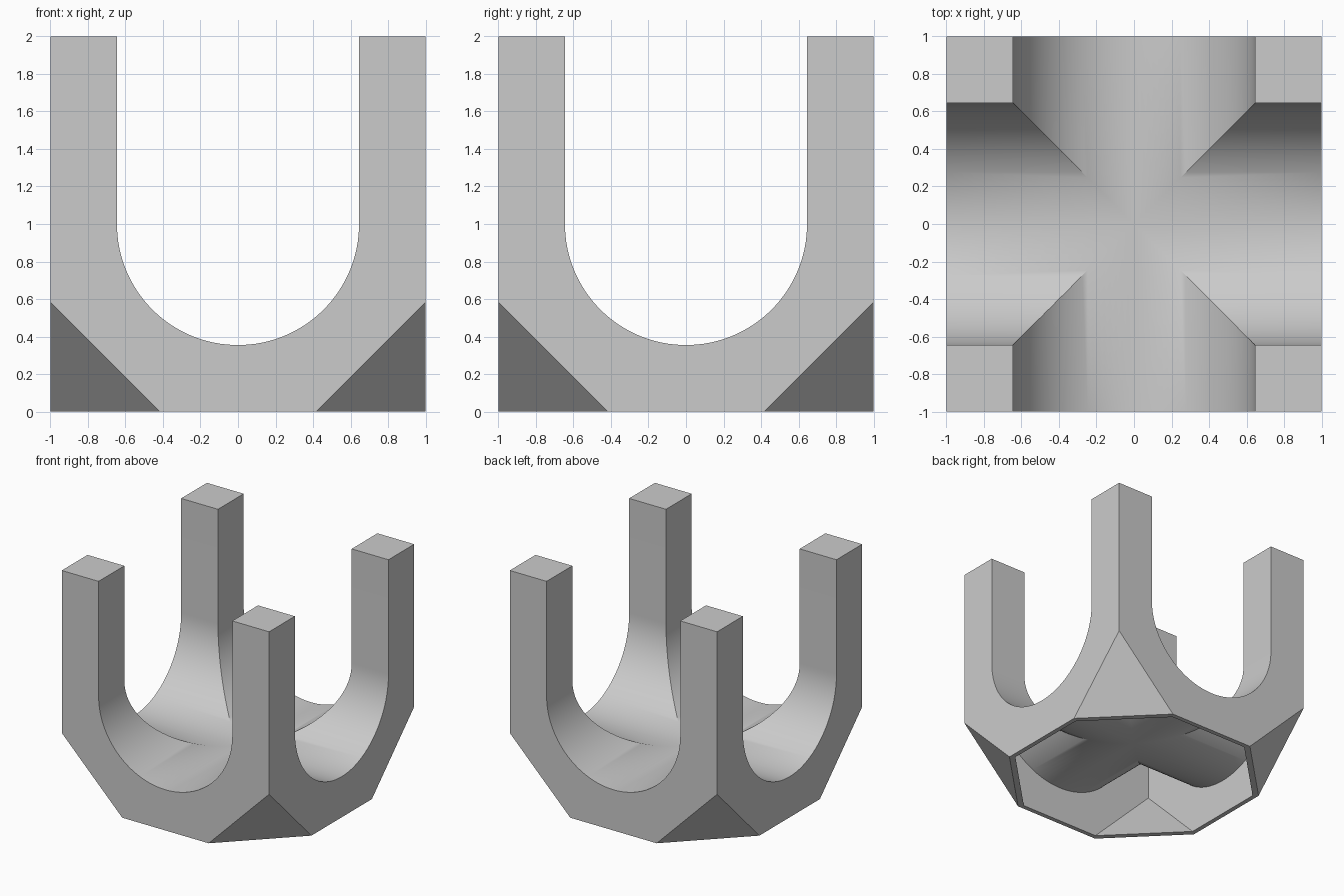
import bpy
import bmesh
import math
from mathutils import Vector, Matrix

WALL = 0.04      # shell thickness
RADIUS = 0.645   # channel radius
CENTRE = 1.0     # height of the channel axis
CORNER = 1.417   # distance of the corner cut plane x + y - z

cube = bpy.data.objects.get("Cube")
if cube:
    bpy.data.objects.remove(cube, do_unlink=True)

grey = bpy.data.materials.new("plain grey")
grey.use_nodes = True
colour = (0.6, 0.6, 0.6, 1)
grey.diffuse_color = colour
grey.node_tree.nodes["Principled BSDF"].inputs["Base Color"].default_value = colour


def make_object(name, bm):
    bmesh.ops.recalc_face_normals(bm, faces=bm.faces)
    mesh = bpy.data.meshes.new(name)
    bm.to_mesh(mesh)
    bm.free()
    mesh.materials.append(grey)
    obj = bpy.data.objects.new(name, mesh)
    bpy.context.collection.objects.link(obj)
    return obj


def cut(target, cutter):
    """Subtract the cutter for good and remove it."""
    mod = target.modifiers.new("cut", "BOOLEAN")
    mod.operation = "DIFFERENCE"
    mod.solver = "EXACT"
    mod.object = cutter
    bpy.context.view_layer.objects.active = target
    bpy.ops.object.modifier_apply(modifier=mod.name)
    bpy.data.objects.remove(cutter, do_unlink=True)


def channel(radius, turn):
    """U-shaped prism, open towards the top, running along y before the turn."""
    bm = bmesh.new()
    steps = 64
    profile = [(-radius, 3)]
    for i in range(steps + 1):
        a = math.pi * (1 + i / steps)
        profile.append((radius * math.cos(a), CENTRE + radius * math.sin(a)))
    profile.append((radius, 3))
    face = bm.faces.new([bm.verts.new((x, -1.5, z)) for x, z in profile])
    side = bmesh.ops.extrude_face_region(bm, geom=[face])["geom"]
    verts = [g for g in side if isinstance(g, bmesh.types.BMVert)]
    bmesh.ops.translate(bm, verts=verts, vec=(0, 3, 0))
    bm.transform(Matrix.Rotation(turn, 4, "Z"))
    return make_object("channel_cutter", bm)


def cradle(name, half, bottom, top, corner, radius):
    """Block with four sliced lower corners and two crossing channels."""
    bm = bmesh.new()
    bmesh.ops.create_cube(bm, size=1)
    for v in bm.verts:
        v.co = (v.co.x * 2 * half, v.co.y * 2 * half, top if v.co.z > 0 else bottom)
    for sx in (-1, 1):
        for sy in (-1, 1):
            normal = Vector((sx, sy, -1))
            bmesh.ops.bisect_plane(
                bm, geom=bm.verts[:] + bm.edges[:] + bm.faces[:],
                plane_co=normal * corner / 3, plane_no=normal, clear_outer=True)
            rim = [e for e in bm.edges if e.is_boundary]
            bmesh.ops.holes_fill(bm, edges=rim)
    obj = make_object(name, bm)
    for turn in (0, math.pi / 2):
        cut(obj, channel(radius, turn))
    return obj


# Outer body with four posts, then the cavity that opens at the bottom
body = cradle("four_post_cradle", 1, 0, 2, CORNER, RADIUS)
cavity = cradle("cavity_cutter", 1 - WALL, -0.1, 2 - WALL,
                CORNER - WALL * math.sqrt(3), RADIUS + WALL)
cut(body, cavity)

# Smooth channels, sharp edges elsewhere
bpy.ops.object.select_all(action="DESELECT")
body.select_set(True)
bpy.context.view_layer.objects.active = body
bpy.ops.object.shade_smooth_by_angle(angle=math.radians(30))
